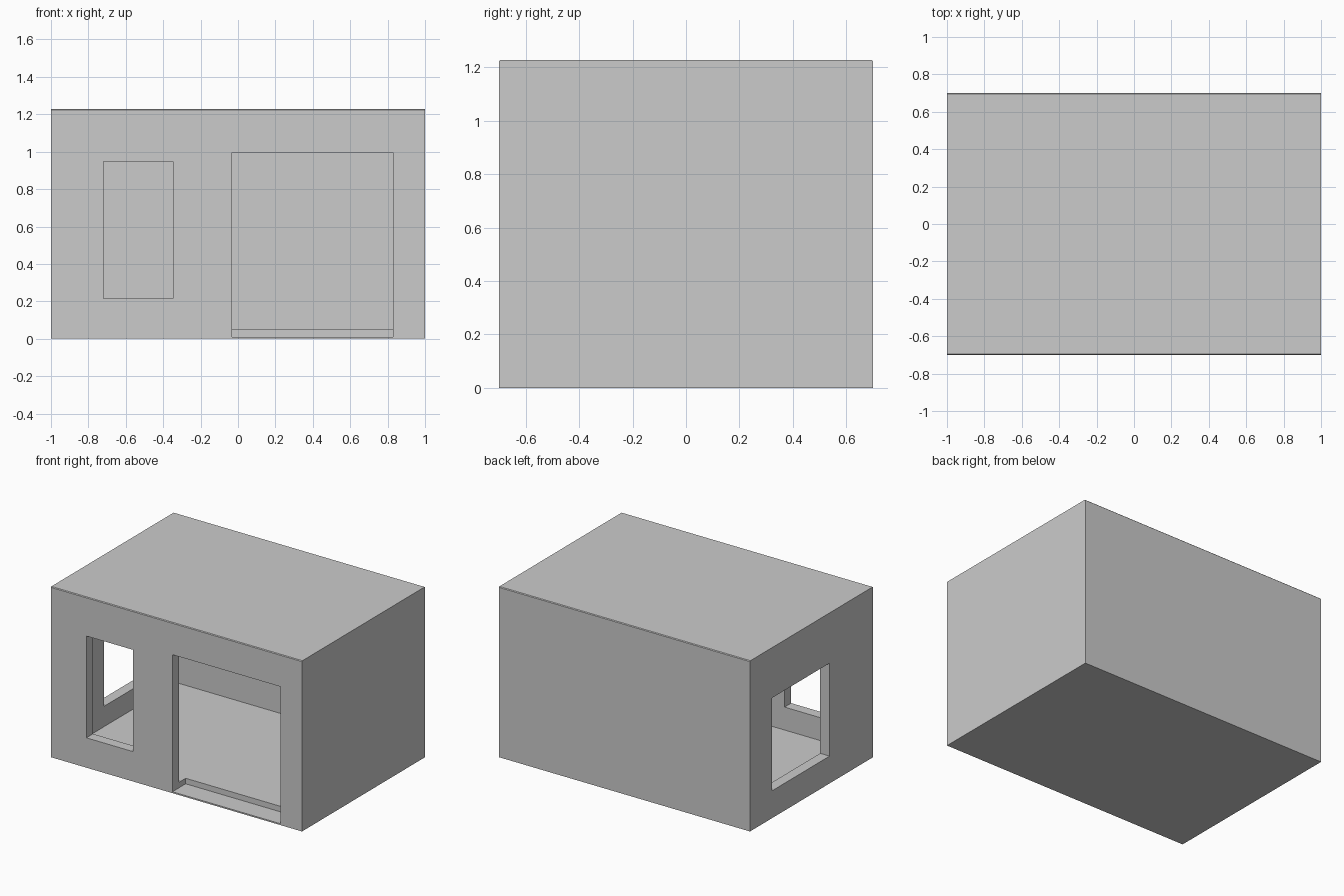
import bpy, bmesh
from mathutils import Vector

if "Cube" in bpy.data.objects:
    bpy.data.objects.remove(bpy.data.objects["Cube"])

HEIGHT = 1.228
WALL = 0.075
FLOOR = 0.05


def box(name, x, y, z):
    """Box object spanning the given (min, max) ranges."""
    lo, hi = Vector((x[0], y[0], z[0])), Vector((x[1], y[1], z[1]))
    bm = bmesh.new()
    bmesh.ops.create_cube(bm, size=1)
    for v in bm.verts:
        v.co = [(lo[i] + hi[i]) / 2 + v.co[i] * (hi[i] - lo[i]) for i in range(3)]
    mesh = bpy.data.meshes.new(name)
    bm.to_mesh(mesh)
    bm.free()
    obj = bpy.data.objects.new(name, mesh)
    bpy.context.collection.objects.link(obj)
    return obj


# Outer block of the room, with a fine soft edge along front and back of the roof
room = box("room_shell", (-1, 1), (-0.7, 0.7), (0, HEIGHT))
bm = bmesh.new()
bm.from_mesh(room.data)
roof_edges = [e for e in bm.edges
              if all(v.co.z > 1 for v in e.verts)
              and abs(e.verts[0].co.x - e.verts[1].co.x) > 1]
bmesh.ops.bevel(bm, geom=roof_edges, offset=0.005, segments=1, affect='EDGES')
bm.to_mesh(room.data)
bm.free()

# Hollow interior, front window, doorway with sunken threshold, side window
cutters = [
    box("interior_cutter", (-1 + WALL, 1 - WALL), (-0.7 + WALL, 0.7 - WALL),
        (FLOOR, HEIGHT - WALL)),
    box("front_window_cutter", (-0.718, -0.348), (-0.8, -0.55), (0.215, 0.948)),
    box("doorway_cutter", (-0.032, 0.83), (-0.8, -0.55), (0.01, 0.997)),
    box("side_window_cutter", (-1.1, -0.85), (-0.205, 0.448), (0.197, 0.866)),
]
for cutter in cutters:
    cutter.hide_render = True
    mod = room.modifiers.new(cutter.name, 'BOOLEAN')
    mod.operation = 'DIFFERENCE'
    mod.solver = 'EXACT'
    mod.object = cutter

# Bake the openings and drop the cutters
bpy.context.view_layer.update()
graph = bpy.context.evaluated_depsgraph_get()
baked = bpy.data.meshes.new_from_object(room.evaluated_get(graph))
room.modifiers.clear()
room.data = baked
for cutter in cutters:
    bpy.data.objects.remove(cutter)
